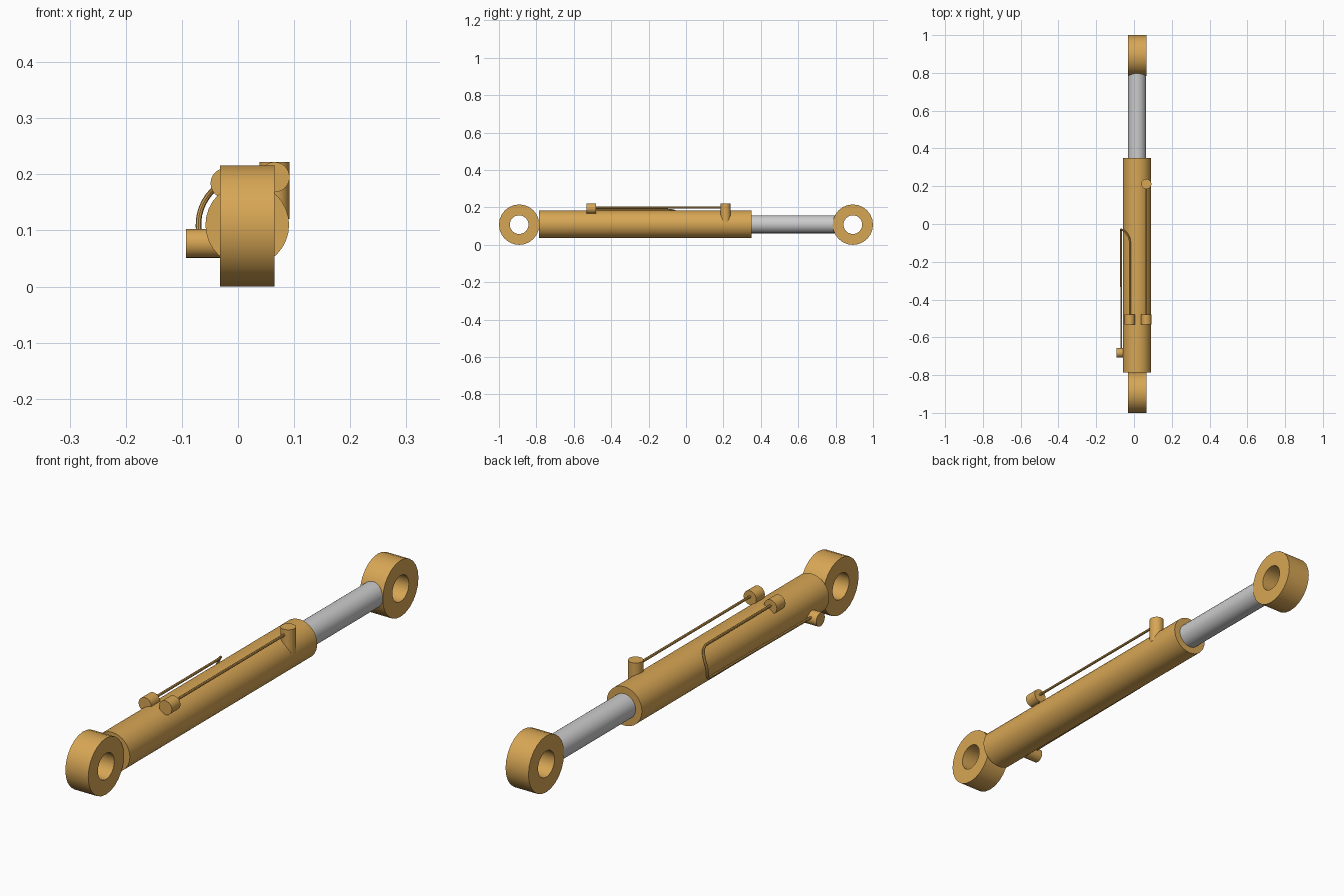
import bpy
import math
from mathutils import Vector

if "Cube" in bpy.data.objects:
    bpy.data.objects.remove(bpy.data.objects["Cube"])

CX, CZ = 0.0165, 0.11  # cylinder axis

amber = bpy.data.materials.new("amber_paint")
amber.diffuse_color = (0.68, 0.38, 0.09, 1)
amber.use_nodes = True
amber.node_tree.nodes["Principled BSDF"].inputs["Base Color"].default_value = amber.diffuse_color


def finish(obj, name, mat=amber):
    obj.name = name
    if mat:
        obj.data.materials.append(mat)
    bpy.ops.object.select_all(action='DESELECT')
    obj.select_set(True)
    bpy.context.view_layer.objects.active = obj
    bpy.ops.object.shade_smooth_by_angle(angle=math.radians(35))
    return obj


def rod(name, a, b, r, sides=24, mat=amber):
    a, b = Vector(a), Vector(b)
    d = b - a
    bpy.ops.mesh.primitive_cylinder_add(
        vertices=sides, radius=r, depth=d.length, location=(a + b) / 2,
        rotation=d.to_track_quat('Z', 'Y').to_euler())
    return finish(bpy.context.object, name, mat)


def eye(name, y, outer=0.108, inner=0.05, half=0.0485, n=24):
    # rectangular section swept around the x axis
    section = [(outer, -half), (outer, half), (inner, half), (inner, -half)]
    verts, faces = [], []
    for i in range(n):
        a = 2 * math.pi * i / n
        verts += [(w, r * math.cos(a), r * math.sin(a)) for r, w in section]
        for j in range(4):
            k, m = (i + 1) % n * 4, (j + 1) % 4
            faces.append((i * 4 + j, i * 4 + m, k + m, k + j))
    mesh = bpy.data.meshes.new(name)
    mesh.from_pydata(verts, [], faces)
    obj = bpy.data.objects.new(name, mesh)
    bpy.context.collection.objects.link(obj)
    obj.location = (CX, y, 0.108)
    bpy.context.view_layer.objects.active = obj
    obj.select_set(True)
    bpy.ops.object.mode_set(mode='EDIT')
    bpy.ops.mesh.select_all(action='SELECT')
    bpy.ops.mesh.normals_make_consistent(inside=False)
    bpy.ops.object.mode_set(mode='OBJECT')
    return finish(obj, name)


def pipe(name, pts, r=0.005):
    cu = bpy.data.curves.new(name, 'CURVE')
    cu.dimensions = '3D'
    cu.bevel_depth = r
    cu.bevel_resolution = 2
    cu.use_fill_caps = True
    sp = cu.splines.new('POLY')
    sp.points.add(len(pts) - 1)
    for p, co in zip(sp.points, pts):
        p.co = (*co, 1)
    obj = bpy.data.objects.new(name, cu)
    bpy.context.collection.objects.link(obj)
    bpy.ops.object.select_all(action='DESELECT')
    obj.select_set(True)
    bpy.context.view_layer.objects.active = obj
    bpy.ops.object.convert(target='MESH')
    return finish(bpy.context.object, name)


# main body
eye("base_eye", -0.892)
eye("rod_eye", 0.892)
rod("barrel", (CX, -0.785, CZ), (CX, 0.35, CZ), 0.0745, 32)
rod("piston_rod", (CX, 0.33, CZ), (CX, 0.815, CZ), 0.048, 24, None)

# hose ports
rod("right_hose_port", (0.065, -0.532, 0.195), (0.065, -0.48, 0.195), 0.027)
rod("left_hose_port", (-0.022, -0.532, 0.184), (-0.022, -0.48, 0.184), 0.027)
rod("front_barrel_port", (0.065, 0.212, 0.12), (0.065, 0.212, 0.222), 0.027)
rod("side_barrel_port", (-0.093, -0.682, 0.077), (-0.03, -0.682, 0.077), 0.026)

# straight pipe along the right
pipe("right_pipe", [(0.065, -0.49, 0.2), (0.065, 0.2, 0.2)])


# left pipe: wraps around the barrel and doubles back to the side port
def around(deg, y, r=0.087):
    a = math.radians(deg)
    return (CX + r * math.cos(a), y, CZ + r * math.sin(a))


path = [around(116, -0.49)]
for i in range(9):
    t = math.pi / 2 * i / 8
    path.append(around(116 + 45 * (1 - math.cos(t)), -0.1 + 0.07 * math.sin(t)))
path += [around(d, -0.03) for d in (168, 175, 182)]
for i in range(5):
    t = math.pi / 2 * i / 4
    path.append(around(186 + 6 * math.sin(t), -0.042 + 0.012 * math.cos(t)))
path.append(around(196, -0.67))
pipe("left_pipe", path)
